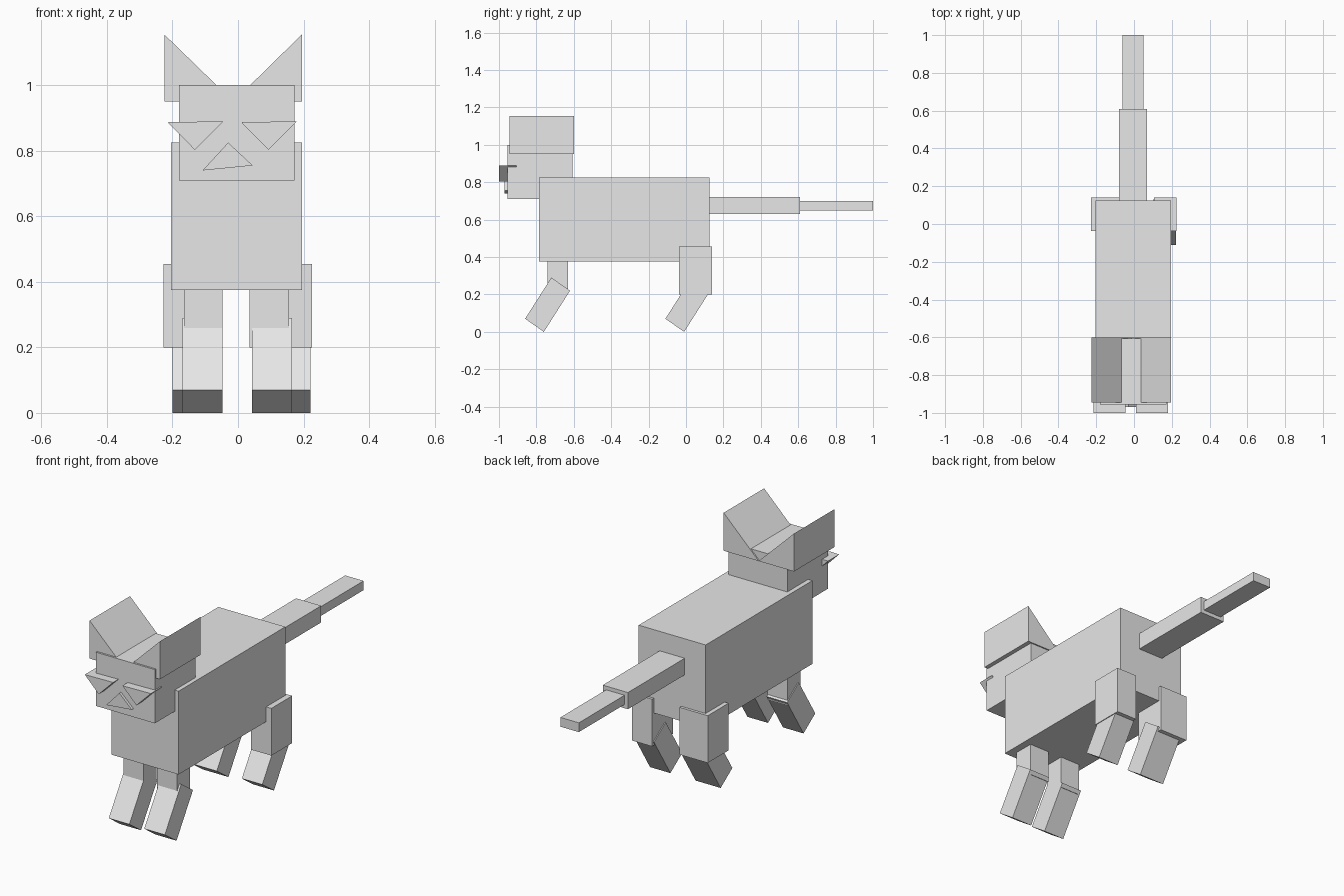
import bpy
import bmesh

old = bpy.data.objects.get("Cube")
if old:
    bpy.data.objects.remove(old, do_unlink=True)

grey = bpy.data.materials.new("plain light grey")
grey.use_nodes = True
grey.diffuse_color = (0.8, 0.8, 0.8, 1)
grey.node_tree.nodes["Principled BSDF"].inputs["Base Color"].default_value = (0.8, 0.8, 0.8, 1)


def prism(name, outline, start, end, place):
    """Extrude a flat outline from start to end; place maps (a, b, depth) to x, y, z."""
    bm = bmesh.new()
    near = [bm.verts.new(place(a, b, start)) for a, b in outline]
    far = [bm.verts.new(place(a, b, end)) for a, b in outline]
    bm.faces.new(near)
    bm.faces.new(far[::-1])
    for i in range(len(near)):
        j = (i + 1) % len(near)
        bm.faces.new((near[i], far[i], far[j], near[j]))
    bmesh.ops.recalc_face_normals(bm, faces=bm.faces)
    mesh = bpy.data.meshes.new(name)
    bm.to_mesh(mesh)
    bm.free()
    mesh.materials.append(grey)
    obj = bpy.data.objects.new(name, mesh)
    bpy.context.collection.objects.link(obj)
    return obj


def along_y(a, b, depth):
    return (a, depth, b)


def along_x(a, b, depth):
    return (depth, a, b)


def box(name, x, y, z):
    outline = [(x[0], z[0]), (x[1], z[0]), (x[1], z[1]), (x[0], z[1])]
    return prism(name, outline, y[0], y[1], along_y)


# Body, head and two-step tail
box("body", (-0.205, 0.195), (-0.785, 0.125), (0.375, 0.825))
box("head", (-0.18, 0.172), (-0.955, -0.607), (0.71, 1.0))
box("tail_base", (-0.08, 0.07), (0.12, 0.61), (0.63, 0.72))
box("tail_tip", (-0.06, 0.05), (0.6, 1.0), (0.65, 0.70))

# Wedge ears, upright on the outside
for name, outer in (("right_ear", -0.225), ("left_ear", 0.195)):
    prism(name, [(outer, 0.95), (outer, 1.155), (-0.014, 0.95)], -0.945, -0.6, along_y)

# Triangular eyes and nose
for name, x in (("right_eye", -0.215), ("left_eye", 0.01)):
    prism(name, [(x, 0.887), (x + 0.17, 0.89), (x + 0.083, 0.803)], -1.0, -0.905, along_y)
prism("nose", [(-0.108, 0.74), (0.045, 0.755), (-0.03, 0.825)], -0.97, -0.9, along_y)

# Upright upper legs
box("right_front_upper_leg", (-0.165, -0.047), (-0.74, -0.63), (0.2, 0.4))
box("left_front_upper_leg", (0.035, 0.155), (-0.74, -0.63), (0.2, 0.4))
box("right_thigh", (-0.228, -0.06), (-0.038, 0.14), (0.2, 0.455))
box("left_thigh", (0.105, 0.226), (-0.038, 0.14), (0.2, 0.455))

# Slanted lower legs sharing one side profile
shin = [(-0.72, 0.29), (-0.62, 0.22), (-0.76, 0.0), (-0.86, 0.07)]
for name, x0, x1, shift in (("right_front_lower_leg", -0.17, -0.047, 0),
                            ("left_front_lower_leg", 0.042, 0.165, 0),
                            ("right_hind_lower_leg", -0.2, -0.05, 0.75),
                            ("left_hind_lower_leg", 0.1, 0.222, 0.75)):
    prism(name, [(y + shift, z) for y, z in shin], x0, x1, along_x)
